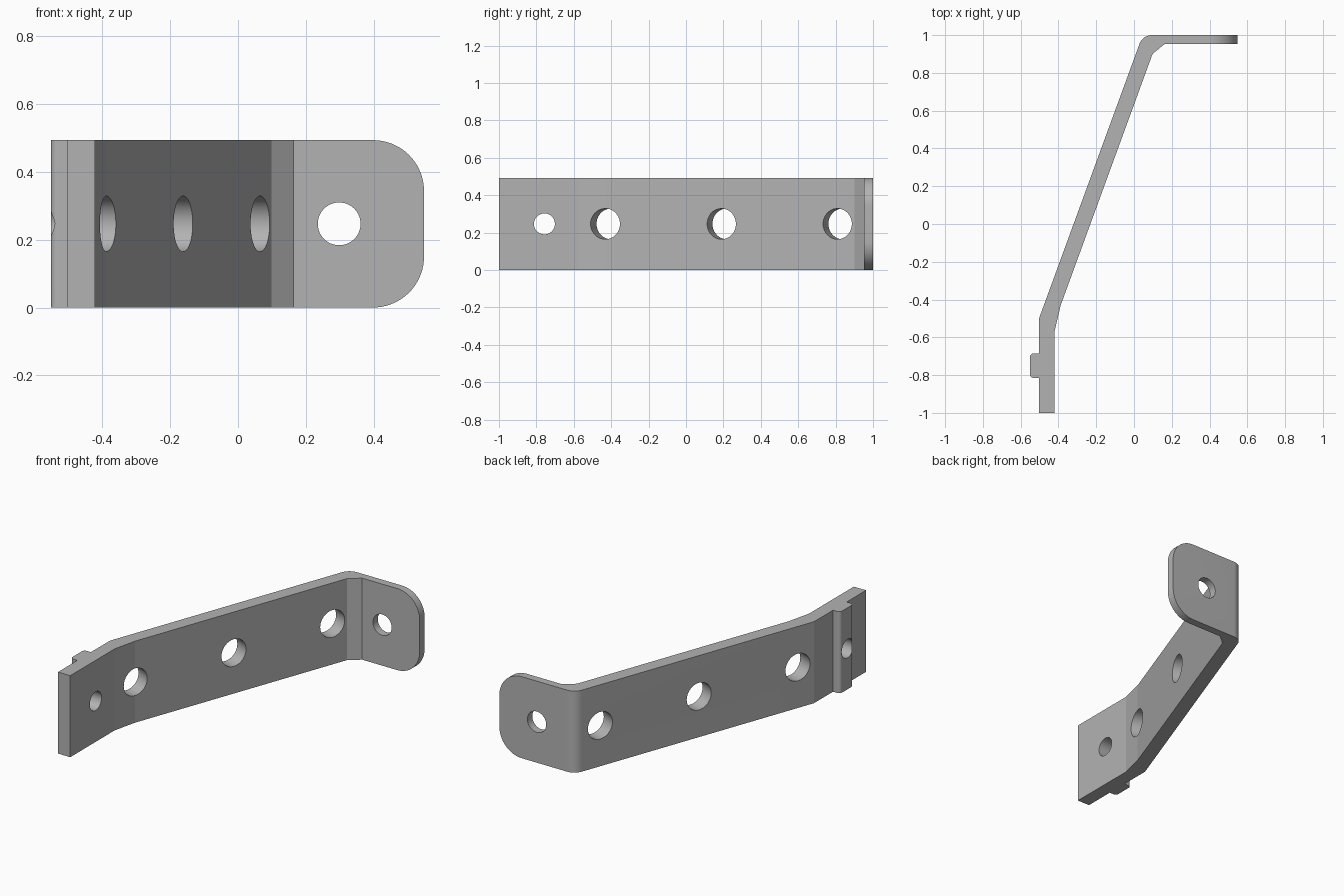
import bpy, bmesh, math
from mathutils import Vector

cube = bpy.data.objects.get("Cube")
if cube:
    bpy.data.objects.remove(cube, do_unlink=True)

HEIGHT = 0.493
MID = HEIGHT / 2
ARM_DIR = Vector((0.344, 0.939, 0))
ARM_NORMAL = Vector((0.939, -0.344, 0))

grey = bpy.data.materials.new("metal grey")
grey.use_nodes = True
colour = (0.45, 0.45, 0.45, 1)
grey.diffuse_color = colour
grey.node_tree.nodes["Principled BSDF"].inputs["Base Color"].default_value = colour


def rounded(points, step=math.radians(5)):
    """Outline from (x, y, radius) corners, with arcs where radius > 0."""
    out = []
    for i, (x, y, r) in enumerate(points):
        p = Vector((x, y))
        if r == 0:
            out.append(p)
            continue
        a = (Vector(points[i - 1][:2]) - p).normalized()
        b = (Vector(points[(i + 1) % len(points)][:2]) - p).normalized()
        half = a.angle(b) / 2
        centre = p + (a + b).normalized() * (r / math.sin(half))
        start = p + a * (r / math.tan(half)) - centre
        end = p + b * (r / math.tan(half)) - centre
        turn = start.angle(end)
        n = max(2, round(turn / step))
        for k in range(n + 1):
            t = k / n
            out.append(centre + (start * math.sin((1 - t) * turn)
                                 + end * math.sin(t * turn)) / math.sin(turn))
    return out


def make_object(name, bm):
    bmesh.ops.recalc_face_normals(bm, faces=bm.faces[:])
    mesh = bpy.data.meshes.new(name)
    bm.to_mesh(mesh)
    bm.free()
    mesh.materials.append(grey)
    obj = bpy.data.objects.new(name, mesh)
    bpy.context.collection.objects.link(obj)
    return obj


# Bent strip with locating rib, extruded upward from its plan outline
outline = rounded([
    (-0.504, -1, 0), (-0.422, -1, 0), (-0.422, -0.575, 0), (-0.388, -0.43, 0),
    (0.0985, 0.901, 0), (0.163, 0.953, 0), (0.548, 0.953, 0), (0.548, 1, 0),
    (0.046, 1, 0.07), (-0.504, -0.503, 0), (-0.504, -0.685, 0),
    (-0.551, -0.685, 0.02), (-0.551, -0.815, 0.02), (-0.504, -0.815, 0),
])
bm = bmesh.new()
base = bm.faces.new([bm.verts.new((p.x, p.y, 0)) for p in outline])
side = bmesh.ops.extrude_face_region(bm, geom=[base])
top_verts = [g for g in side["geom"] if isinstance(g, bmesh.types.BMVert)]
bmesh.ops.translate(bm, verts=top_verts, vec=(0, 0, HEIGHT))
bmesh.ops.recalc_face_normals(bm, faces=bm.faces[:])

# Rounded end of the mounting tab
corners = [e for e in bm.edges
           if all(v.co.x > 0.54 for v in e.verts)
           and abs(e.verts[0].co.z - e.verts[1].co.z) < 0.001]
bmesh.ops.bevel(bm, geom=corners, offset=0.15, offset_type='OFFSET',
                segments=18, profile=0.5, affect='EDGES')
bracket = make_object("bracket", bm)


def drill(centre, axis, radius):
    """Cut a round hole through the bracket."""
    bm = bmesh.new()
    bmesh.ops.create_cone(bm, cap_ends=True, segments=72, radius1=radius,
                          radius2=radius, depth=0.4)
    bm.transform(Vector(axis).to_track_quat('Z', 'Y').to_matrix().to_4x4())
    bmesh.ops.translate(bm, verts=bm.verts[:], vec=centre)
    cutter = make_object("hole_cutter", bm)
    cutter.hide_render = True
    mod = bracket.modifiers.new("hole", 'BOOLEAN')
    mod.operation = 'DIFFERENCE'
    mod.solver = 'EXACT'
    mod.object = cutter
    bpy.ops.object.modifier_apply(modifier=mod.name)
    bpy.data.objects.remove(cutter, do_unlink=True)


bpy.ops.object.select_all(action='DESELECT')
bracket.select_set(True)
bpy.context.view_layer.objects.active = bracket

# Three large arm holes, the rib hole and the tab hole
arm_middle = Vector((-0.162, 0.19, MID))
for offset in (-0.66, 0, 0.66):
    drill(arm_middle + ARM_DIR * offset, ARM_NORMAL, 0.082)
drill((-0.48, -0.757, MID), (1, 0, 0), 0.056)
drill((0.298, 0.976, MID), (0, 1, 0), 0.063)

bpy.ops.object.shade_smooth_by_angle(angle=math.radians(6.3))
